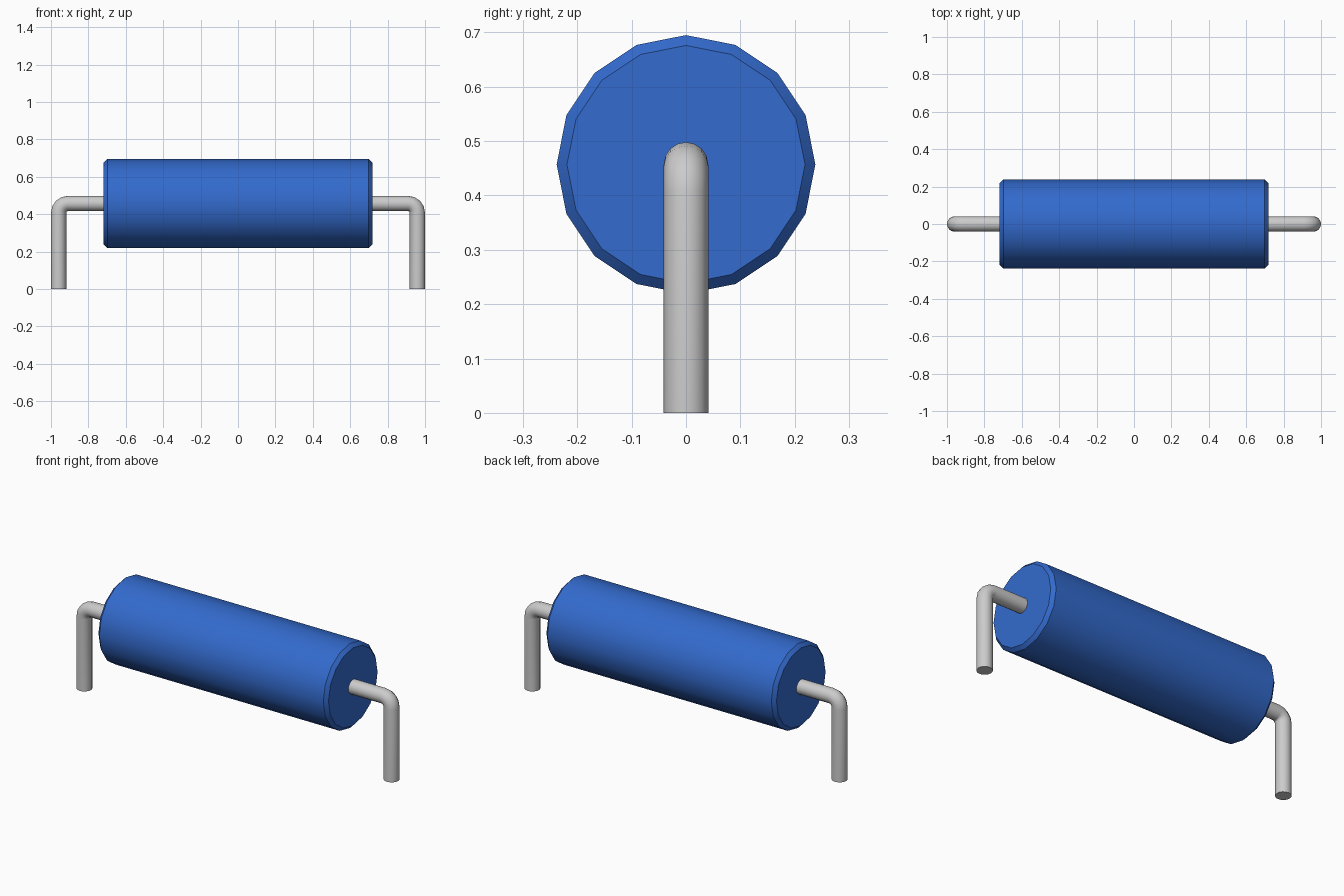
import bpy, bmesh, math
from mathutils import Vector

cube = bpy.data.objects.get("Cube")
if cube:
    bpy.data.objects.remove(cube, do_unlink=True)

AXIS_Z = 0.457      # height of the body axis
WIRE_R = 0.041
LEG_X = 0.959
BEND_R = 0.05


def make_material(name, rgb):
    mat = bpy.data.materials.new(name)
    mat.use_nodes = True
    mat.diffuse_color = (*rgb, 1)
    bsdf = next(n for n in mat.node_tree.nodes if n.type == "BSDF_PRINCIPLED")
    bsdf.inputs["Base Color"].default_value = (*rgb, 1)
    return mat


def sweep(name, stations, sides, mat):
    """Skin rings along a path in the XZ plane; stations are (point, tangent, radius)."""
    bm = bmesh.new()
    rings = []
    side = Vector((0, 1, 0))
    for point, tangent, radius in stations:
        up = Vector(tangent).cross(side)
        ring = []
        for i in range(sides):
            a = math.tau * i / sides
            ring.append(bm.verts.new(Vector(point) + radius * (math.cos(a) * side + math.sin(a) * up)))
        rings.append(ring)
    for r0, r1 in zip(rings, rings[1:]):
        for i in range(sides):
            j = (i + 1) % sides
            bm.faces.new((r0[i], r0[j], r1[j], r1[i]))
    bm.faces.new(rings[0])
    bm.faces.new(rings[-1])
    bmesh.ops.recalc_face_normals(bm, faces=bm.faces)
    mesh = bpy.data.meshes.new(name)
    bm.to_mesh(mesh)
    bm.free()
    mesh.materials.append(mat)
    obj = bpy.data.objects.new(name, mesh)
    bpy.context.collection.objects.link(obj)
    bpy.ops.object.select_all(action="DESELECT")
    obj.select_set(True)
    bpy.context.view_layer.objects.active = obj
    bpy.ops.object.shade_smooth_by_angle(angle=math.radians(35))
    return obj


blue = make_material("body_blue", (0.033, 0.145, 0.61))
metal = make_material("lead_grey", (0.6, 0.6, 0.6))

# Body: sixteen-sided cylinder with chamfered ends
profile = [(-0.718, 0.219), (-0.699, 0.238), (0.699, 0.238), (0.718, 0.219)]
sweep("body", [((x, 0, AXIS_Z), (1, 0, 0), r) for x, r in profile], 16, blue)

# Bent wire leads, one at each end
for name, s in (("left_lead", 1), ("right_lead", -1)):
    stations = [((s * 0.70, 0, AXIS_Z), (s, 0, 0), WIRE_R)]
    steps = 4
    for k in range(steps + 1):
        a = math.pi / 2 * k / steps
        point = (s * (LEG_X - BEND_R + BEND_R * math.sin(a)), 0,
                 AXIS_Z - BEND_R + BEND_R * math.cos(a))
        stations.append((point, (s * math.cos(a), 0, -math.sin(a)), WIRE_R))
    stations.append(((s * LEG_X, 0, 0), (0, 0, -1), WIRE_R))
    sweep(name, stations, 16, metal)
